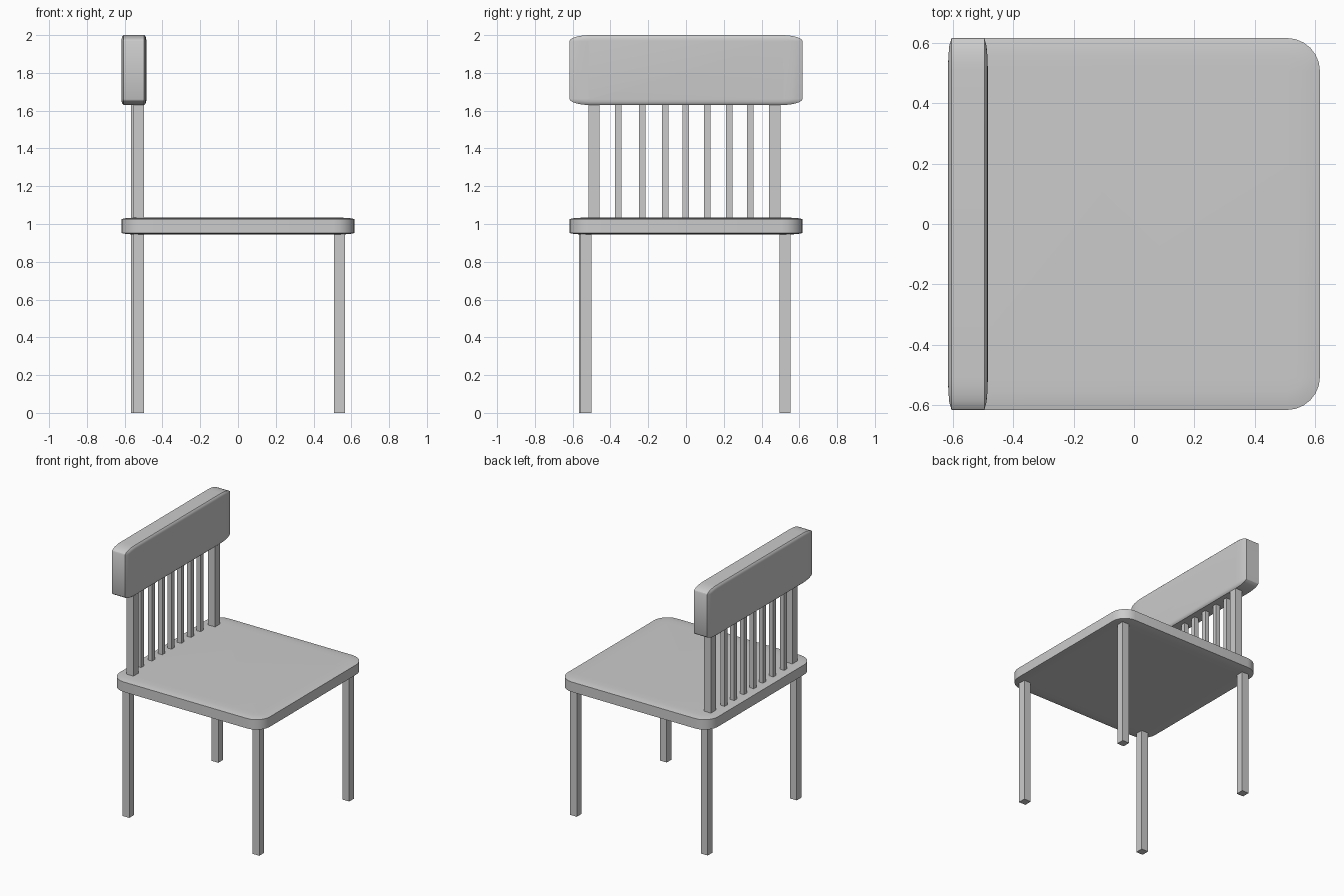
import bpy, bmesh, math
from mathutils import Matrix

if "Cube" in bpy.data.objects:
    bpy.data.objects.remove(bpy.data.objects["Cube"])


def finish(name, bm):
    bmesh.ops.recalc_face_normals(bm, faces=bm.faces)
    me = bpy.data.meshes.new(name)
    bm.to_mesh(me)
    bm.free()
    ob = bpy.data.objects.new(name, me)
    bpy.context.collection.objects.link(ob)
    return ob


def bar(name, x, y, z0, z1, wx, wy):
    bm = bmesh.new()
    bmesh.ops.create_cube(bm, size=1, matrix=Matrix.Translation((x, y, (z0 + z1) / 2))
                          @ Matrix.Diagonal((wx, wy, z1 - z0, 1)))
    return finish(name, bm)


def slab(name, matrix, half=0.617, radius=0.11, seg=6):
    """Square cushion with rounded corners and softly crowned faces, 0.09 thick."""
    bm = bmesh.new()
    crown = [(0.10, 0.045), (0.06, 0.0442), (0.025, 0.042), (0.0, 0.037)]
    profile = crown + [(i, -z) for i, z in reversed(crown)]
    rings = []
    for inset, z in profile:
        ring = []
        for q, (sx, sy) in enumerate([(1, 1), (-1, 1), (-1, -1), (1, -1)]):
            for k in range(seg + 1):
                a = math.pi / 2 * (q + k / seg)
                c, r = half - radius, radius - inset
                ring.append(bm.verts.new((sx * c + r * math.cos(a), sy * c + r * math.sin(a), z)))
        rings.append(ring)
    for lo, hi in zip(rings, rings[1:]):
        for i in range(len(lo)):
            j = (i + 1) % len(lo)
            bm.faces.new((lo[i], lo[j], hi[j], hi[i]))
    bm.faces.new(rings[0])
    bm.faces.new(rings[-1])
    bm.transform(matrix)
    ob = finish(name, bm)
    bpy.ops.object.select_all(action='DESELECT')
    ob.select_set(True)
    bpy.context.view_layer.objects.active = ob
    bpy.ops.object.shade_smooth_by_angle(angle=math.radians(30))
    return ob


# Seat, and the same cushion turned upright and squashed for the headboard
slab("seat", Matrix.Translation((0, 0, 0.989)))
slab("backrest", Matrix.Translation((-0.551, 0, 1.815))
     @ Matrix.Diagonal((0.132 / 0.09, 1, 0.37 / 1.234, 1))
     @ Matrix.Rotation(math.pi / 2, 4, 'Y'))

# Legs, slightly uneven in placement
for name, x, y in [("front_left_leg", -0.525, -0.538), ("front_right_leg", 0.538, -0.53),
                   ("back_right_leg", 0.538, 0.525), ("back_left_leg", -0.538, 0.525)]:
    bar(name, x, y, 0, 0.97, 0.057, 0.058)

# Back posts
for name, y in [("near_post", -0.487), ("far_post", 0.47)]:
    bar(name, -0.525, y, 1.0, 1.66, 0.057, 0.06)

# Thin spindles between the posts
for i, y in enumerate([-0.358, -0.231, -0.11, -0.001, 0.113, 0.228, 0.34]):
    bar(f"spindle_{i + 1}", -0.55, y, 1.0, 1.66, 0.034, 0.034)
